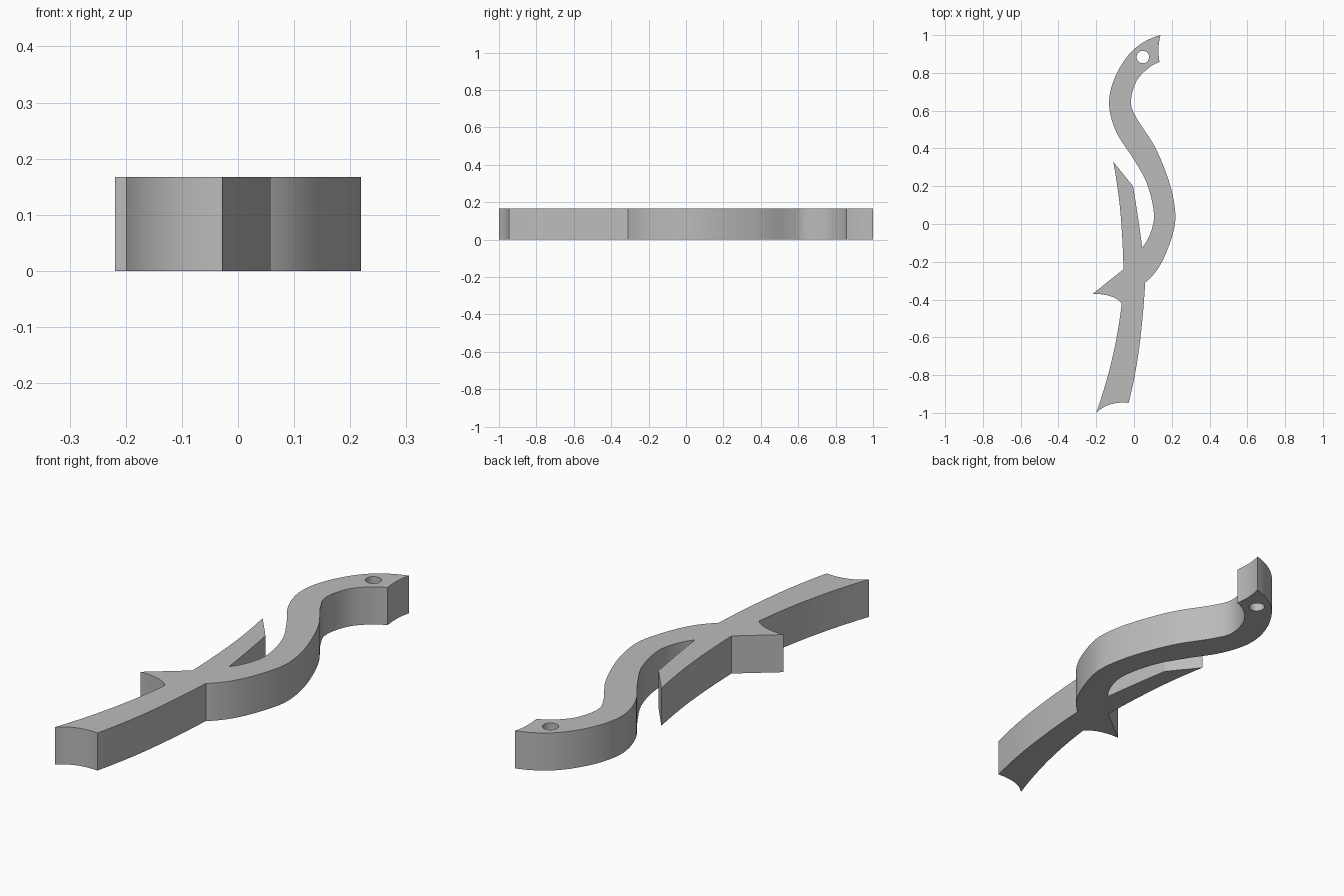
import bpy, bmesh, math
from mathutils import Vector

cube = bpy.data.objects.get("Cube")
if cube:
    bpy.data.objects.remove(cube, do_unlink=True)

HEIGHT = 0.167
HOLE = (0.047, 0.884, 0.033)

# Each edge runs smoothly through its points; the edges meet at sharp corners
EDGES = {
    "crook_outer": [(0.14, 1.0), (0, 0.925), (-0.095, 0.79), (-0.132, 0.64), (-0.095, 0.49),
                    (0, 0.34), (0.07, 0.21), (0.105, 0.06), (0.09, -0.04), (0.043, -0.125)],
    "prong_inner": [(0.043, -0.125), (0.022, 0.03), (-0.005, 0.2)],
    "prong_tip": [(-0.005, 0.2), (-0.11, 0.33)],
    "prong_outer": [(-0.11, 0.33), (-0.079, 0.13), (-0.063, -0.06), (-0.056, -0.24)],
    "thorn_top": [(-0.056, -0.24), (-0.219, -0.37)],
    "thorn_bottom": [(-0.219, -0.37), (-0.125, -0.382), (-0.065, -0.42)],
    "stem_left": [(-0.065, -0.42), (-0.115, -0.71), (-0.2, -1.0)],
    "stem_end": [(-0.2, -1.0), (-0.125, -0.955), (-0.028, -0.947)],
    "stem_right": [(-0.028, -0.947), (0.015, -0.74), (0.042, -0.53), (0.059, -0.31)],
    "crook_inner": [(0.059, -0.31), (0.14, -0.215), (0.2, -0.07), (0.219, 0.05), (0.19, 0.21),
                    (0.115, 0.4), (0.02, 0.55), (-0.016, 0.64), (0.01, 0.75), (0.07, 0.82),
                    (0.135, 0.857)],
    "crook_end": [(0.135, 0.857), (0.13, 0.93), (0.14, 1.0)],
}


def smooth_edge(points, steps=8):
    """Sample a spline through the points, leaving out the last one."""
    p = [Vector(q) for q in points]
    if len(p) == 2:
        return p[:1]
    p = [3 * p[0] - 3 * p[1] + p[2]] + p + [3 * p[-1] - 3 * p[-2] + p[-3]]
    out = []
    for a, b, c, d in zip(p, p[1:], p[2:], p[3:]):
        for i in range(steps):
            t = i / steps
            out.append(0.5 * (2 * b + (c - a) * t + (2 * a - 5 * b + 4 * c - d) * t ** 2
                              + (3 * b - a - 3 * c + d) * t ** 3))
    return out


def add_loop(curve, points):
    spline = curve.splines.new("POLY")
    spline.points.add(len(points) - 1)
    for point, q in zip(spline.points, points):
        point.co = (q[0], q[1], 0, 1)
    spline.use_cyclic_u = True


# Flat outline with a round hole, given thickness
curve = bpy.data.curves.new("hook_outline", "CURVE")
curve.dimensions = "2D"
curve.fill_mode = "BOTH"
curve.extrude = HEIGHT / 2
add_loop(curve, [q for edge in EDGES.values() for q in smooth_edge(edge)])
x, y, r = HOLE
turns = [math.tau * i / 32 for i in range(32)]
add_loop(curve, [(x + r * math.cos(a), y + r * math.sin(a)) for a in turns])
outline = bpy.data.objects.new("hook_outline", curve)
bpy.context.collection.objects.link(outline)

# Solid mesh resting on the ground
bpy.context.view_layer.update()
evaluated = outline.evaluated_get(bpy.context.evaluated_depsgraph_get())
mesh = bpy.data.meshes.new_from_object(evaluated)
bpy.data.objects.remove(outline, do_unlink=True)
bm = bmesh.new()
bm.from_mesh(mesh)
bmesh.ops.remove_doubles(bm, verts=bm.verts, dist=0.0001)
bmesh.ops.translate(bm, verts=bm.verts, vec=(0, 0, HEIGHT / 2))
bmesh.ops.recalc_face_normals(bm, faces=bm.faces)
bm.to_mesh(mesh)
bm.free()

hook = bpy.data.objects.new("branched_hook", mesh)
bpy.context.collection.objects.link(hook)

# Plain grey
grey = bpy.data.materials.new("grey")
grey.use_nodes = True
colour = (0.5, 0.5, 0.5, 1)
grey.diffuse_color = colour
grey.node_tree.nodes["Principled BSDF"].inputs["Base Color"].default_value = colour
mesh.materials.clear()
mesh.materials.append(grey)

# Smooth walls, sharp corners
bpy.ops.object.select_all(action="DESELECT")
hook.select_set(True)
bpy.context.view_layer.objects.active = hook
bpy.ops.object.shade_smooth_by_angle(angle=math.radians(25))
